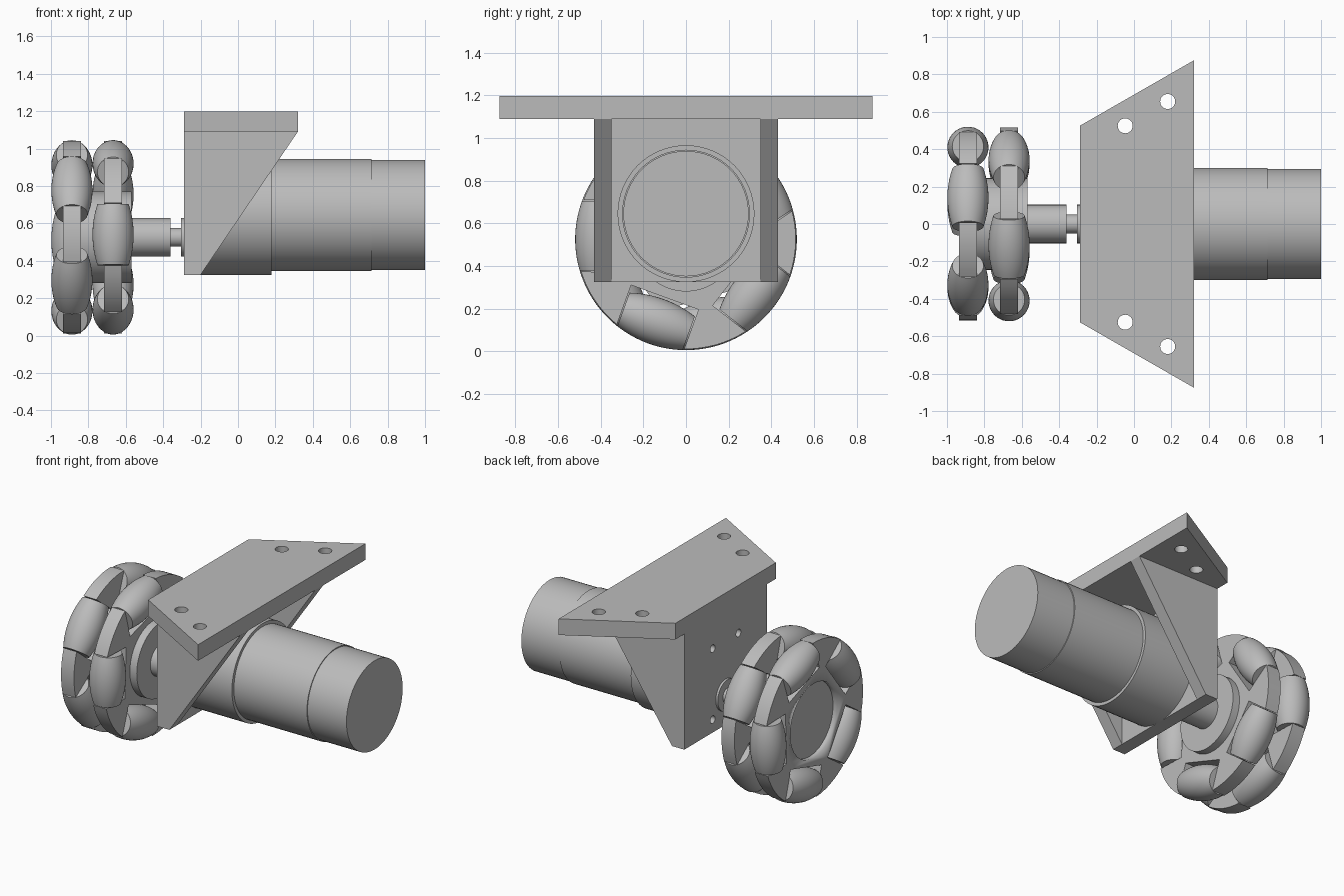
import bpy, bmesh
from math import pi, sin, cos, asin, sqrt, radians
from mathutils import Vector

if "Cube" in bpy.data.objects:
    bpy.data.objects.remove(bpy.data.objects["Cube"])

grey = bpy.data.materials.new("plain grey")
grey.use_nodes = True
grey.diffuse_color = (0.5, 0.5, 0.5, 1)
grey.node_tree.nodes["Principled BSDF"].inputs["Base Color"].default_value = (0.5, 0.5, 0.5, 1)

WHEEL_Z, MOTOR_Z = 0.525, 0.645
WHEEL_R, ROLLER_ORBIT = 0.52, 0.41
ROLLERS = 5


def finish(bm, name, smooth=False):
    bmesh.ops.recalc_face_normals(bm, faces=bm.faces)
    mesh = bpy.data.meshes.new(name)
    bm.to_mesh(mesh)
    bm.free()
    mesh.materials.append(grey)
    obj = bpy.data.objects.new(name, mesh)
    bpy.context.collection.objects.link(obj)
    if smooth:
        bpy.ops.object.select_all(action="DESELECT")
        obj.select_set(True)
        bpy.context.view_layer.objects.active = obj
        bpy.ops.object.shade_smooth_by_angle(angle=radians(30))
    return obj


def lathe(name, profile, location, rotation=(0, pi / 2, 0), sides=64):
    """Turn (position along axis, radius) pairs into a capped round solid."""
    bm = bmesh.new()
    rings = [[bm.verts.new((r * cos(2 * pi * i / sides), r * sin(2 * pi * i / sides), t))
              for i in range(sides)] for t, r in profile]
    for a, b in zip(rings, rings[1:]):
        for i in range(sides):
            j = (i + 1) % sides
            bm.faces.new((a[i], a[j], b[j], b[i]))
    bm.faces.new(rings[0])
    bm.faces.new(rings[-1])
    obj = finish(bm, name, True)
    obj.location, obj.rotation_euler = location, rotation
    return obj


def prism(name, points, direction, smooth=False):
    """Extrude a flat outline of 3D points."""
    bm = bmesh.new()
    face = bm.faces.new([bm.verts.new(p) for p in points])
    new = bmesh.ops.extrude_face_region(bm, geom=[face])["geom"]
    bmesh.ops.translate(bm, vec=Vector(direction),
                        verts=[v for v in new if isinstance(v, bmesh.types.BMVert)])
    return finish(bm, name, smooth)


def drill(target, name, location, radius, depth, rotation):
    cutter = lathe(name, [(-depth, radius), (depth, radius)], location, rotation, 32)
    cutter.hide_render = True
    cutter.hide_set(True)
    mod = target.modifiers.new(name, "BOOLEAN")
    mod.operation, mod.solver, mod.object = "DIFFERENCE", "EXACT", cutter
    # Bake the cut so that no helper remains
    bpy.context.view_layer.update()
    baked = bpy.data.meshes.new_from_object(
        target.evaluated_get(bpy.context.evaluated_depsgraph_get()))
    target.modifiers.clear()
    target.data = baked
    bpy.data.objects.remove(cutter)


# Bracket: tapered mounting plate with four bolt holes
top = prism("mounting_plate", [(-0.29, -0.525, 1.09), (0.32, -0.875, 1.09),
                               (0.32, 0.875, 1.09), (-0.29, 0.525, 1.09)], (0, 0, 0.107))
for side in (-1, 1):
    for x, y in ((-0.047, 0.525), (0.18, 0.655)):
        drill(top, "bolt_hole", (x, side * y, 1.15), 0.04, 0.2, (0, 0, 0))

# Bracket: upright plate with motor screw holes
upright = prism("upright_plate", [(-0.29, -0.432, 0.325), (-0.29, 0.432, 0.325),
                                  (-0.29, 0.432, 1.09), (-0.29, -0.432, 1.09)], (0.09, 0, 0))
for side in (-1, 1):
    for dz in (-0.235, 0.235):
        drill(upright, "screw_hole", (-0.25, side * 0.135, MOTOR_Z + dz), 0.025, 0.2, (0, pi / 2, 0))

# Bracket: triangular gussets
for side, label in ((-1, "right"), (1, "left")):
    prism("gusset_" + label, [(-0.2, side * 0.432, 0.325), (0.32, side * 0.432, 1.09),
                              (-0.2, side * 0.432, 1.09)], (0, -side * 0.082, 0))

# Motor, gearbox and output shaft
lathe("gearbox", [(-0.2, 0.321), (0.18, 0.321)], (0, 0, MOTOR_Z))
lathe("motor", [(0.18, 0.3), (0.715, 0.3), (0.715, 0.294), (1, 0.294)], (0, 0, MOTOR_Z))
lathe("output_shaft", [(-0.57, 0.103), (-0.36, 0.103), (-0.36, 0.05),
                       (-0.305, 0.05), (-0.305, 0.103), (-0.28, 0.103)], (0, 0, WHEEL_Z))

# Hub drum joining the two wheel discs
lathe("wheel_drum", [(-0.905, 0.245), (-0.57, 0.245)], (0, 0, WHEEL_Z))


def wheel_disc(label, x, start):
    """Slotted disc with barrel rollers sitting in its slots."""
    half, inner, rim = 0.168, 0.29, 0.515
    edge = asin(half / rim)
    step = 2 * pi / ROLLERS
    outline = []
    for k in range(ROLLERS):
        a = start + k * step
        for t in (-half, half):
            outline.append((inner * cos(a) - t * sin(a), inner * sin(a) + t * cos(a)))
        for i in range(9):
            b = a + edge + (step - 2 * edge) * i / 8
            outline.append((rim * cos(b), rim * sin(b)))
    disc = prism("wheel_disc_" + label, [(x - 0.0475, y, WHEEL_Z + z) for y, z in outline],
                 (0.095, 0, 0), True)
    if label == "outer":
        drill(disc, "hub_recess", (x - 0.0475, 0, WHEEL_Z), 0.245, 0.03, (0, pi / 2, 0))

    # Barrel curve follows the rim of the wheel
    barrel = [(t, sqrt(WHEEL_R ** 2 - t * t) - ROLLER_ORBIT)
              for t in (0.163 * (i / 8 - 1) for i in range(17))]
    for k in range(ROLLERS):
        a = start + k * step
        lathe("roller_%s_%d" % (label, k + 1), barrel,
              (x, ROLLER_ORBIT * cos(a), WHEEL_Z + ROLLER_ORBIT * sin(a)), (a, 0, 0), 40)


wheel_disc("outer", -0.888, radians(142))
wheel_disc("inner", -0.668, radians(178))
